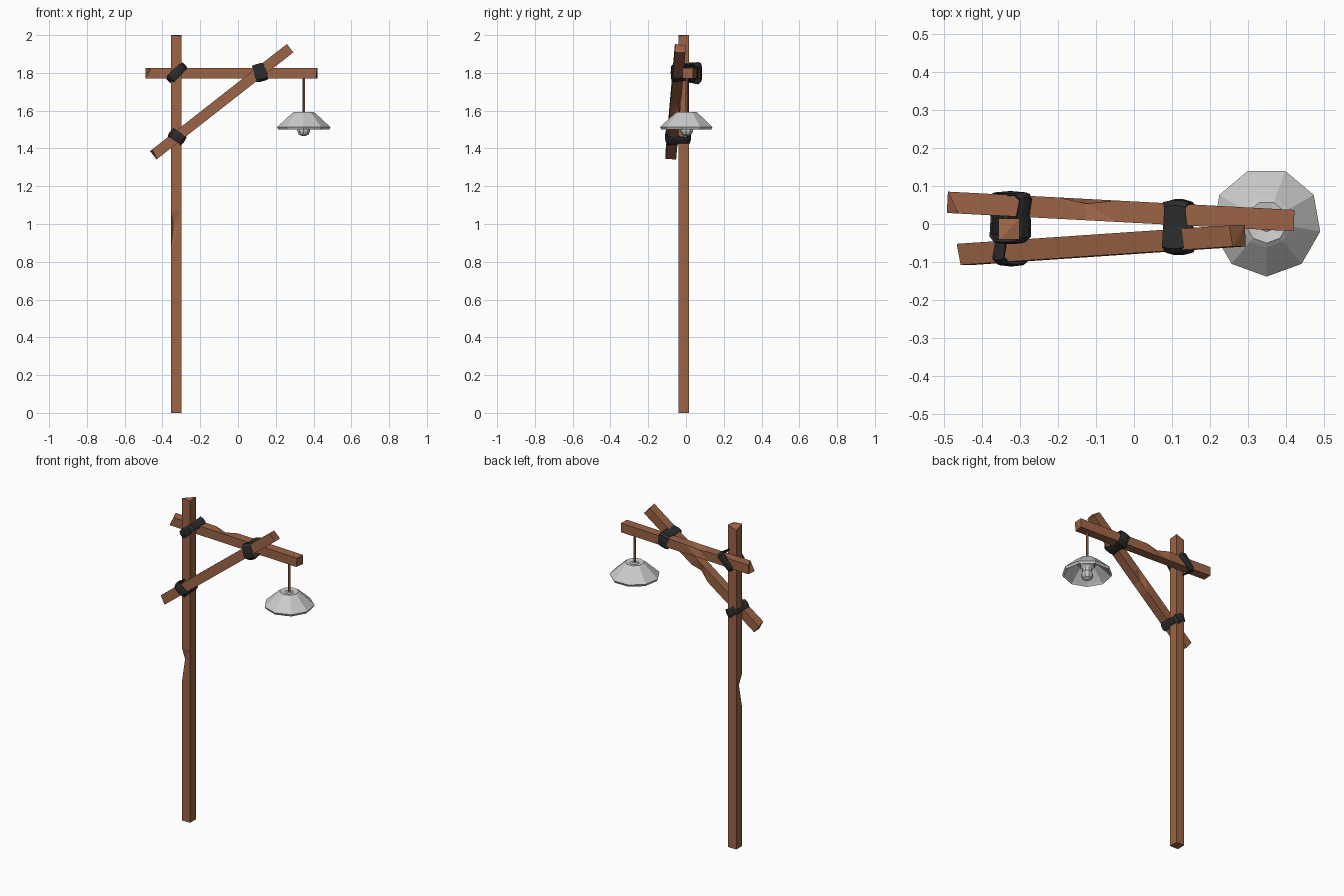
import bpy, bmesh, math
from mathutils import Vector

if "Cube" in bpy.data.objects:
    bpy.data.objects.remove(bpy.data.objects["Cube"])


def material(name, color):
    m = bpy.data.materials.new(name)
    m.diffuse_color = (*color, 1)
    m.use_nodes = True
    m.node_tree.nodes["Principled BSDF"].inputs["Base Color"].default_value = m.diffuse_color
    return m


WOOD = material("wood", (0.33, 0.125, 0.06))
STRAP = material("strap", (0.025, 0.025, 0.025))


def make_object(name, verts, faces, mat=None):
    me = bpy.data.meshes.new(name)
    me.from_pydata([tuple(v) for v in verts], [], faces)
    bm = bmesh.new()
    bm.from_mesh(me)
    bmesh.ops.recalc_face_normals(bm, faces=bm.faces)
    bm.to_mesh(me)
    bm.free()
    ob = bpy.data.objects.new(name, me)
    bpy.context.collection.objects.link(ob)
    if mat:
        me.materials.append(mat)
    return ob


def beam(name, p0, p1, notch, corner, end_chips, size=0.056):
    """Square timber with a chipped edge (notch = 3 positions) and worn end corners."""
    p0, p1 = Vector(p0), Vector(p1)
    d = (p1 - p0).normalized()
    n = Vector((0, 1, 0))
    n = (n - d * n.dot(d)).normalized()
    m = n.cross(d)
    h = size / 2
    stations = [0, *notch, 1]
    verts, faces = [], []
    for r, t in enumerate(stations):
        for c, (a, b) in enumerate([(-1, -1), (1, -1), (1, 1), (-1, 1)]):
            k = 0.55 if (r == 2 and c == corner) else 1
            slide = d * end_chips.get((r, c), 0)
            verts.append(p0.lerp(p1, t) + (m * a + n * b) * h * k + slide)
    for r in range(4):
        for c in range(4):
            e = (c + 1) % 4
            i, j = r * 4, r * 4 + 4
            if corner in (c, e):    # triangles keep the chip crisp
                faces += [(i + c, i + e, j + e), (i + c, j + e, j + c)]
            else:
                faces.append((i + c, i + e, j + e, j + c))
    for i in (0, 16):
        faces += [(i, i + 1, i + 2), (i, i + 2, i + 3)]
    return make_object(name, verts, faces, WOOD)


def strap(name, centre, angle, half_front, half_back, y0, y1, width):
    """Closed band round two timbers; angle is the lie of the loop in the xz plane."""
    u = Vector((math.cos(angle), 0, math.sin(angle)))
    w = Vector((-u.z, 0, u.x))
    c = Vector((centre[0], 0, centre[1]))
    b = 0.014
    hf, hb = half_front, half_back
    loop = [(-hf + b, y0), (0, y0 - 0.003), (hf - b, y0), (hf, y0 + b),
            ((hf + hb) / 2 - 0.003, (y0 + y1) / 2), (hb, y1 - b), (hb - b, y1),
            (0, y1 + 0.003), (-hb + b, y1), (-hb, y1 - b),
            (-(hf + hb) / 2 + 0.003, (y0 + y1) / 2), (-hf, y0 + b)]
    ym = (y0 + y1) / 2
    # band section: offset across the width, inward thickness
    section = [(-0.5, 0.005), (-0.2, 0), (0.2, 0), (0.5, 0.005), (0.45, 0.012), (-0.45, 0.012)]
    verts, faces = [], []
    nl, ns = len(loop), len(section)
    for k, (a, y) in enumerate(loop):
        wob = 1 + 0.12 * math.sin(k * 2.3)
        inward = Vector((-a, ym - y)).normalized()
        for s, t in section:
            verts.append(c + u * (a + inward.x * t) + w * (s * width * wob)
                         + Vector((0, y + inward.y * t, 0)))
    for k in range(nl):
        for s in range(ns):
            k2, s2 = (k + 1) % nl, (s + 1) % ns
            faces.append((k * ns + s, k2 * ns + s, k2 * ns + s2, k * ns + s2))
    return make_object(name, verts, faces, STRAP)


def lathe(name, profile, sides, x, y, mat=None):
    """Spin (radius, z) points round a vertical axis, one vertex facing the front."""
    verts, faces = [], []
    for r, z in profile:
        for k in range(sides):
            a = -math.pi / 2 + k * math.tau / sides
            verts.append((x + r * math.cos(a), y + r * math.sin(a), z))
    n = len(profile)
    for i in range(n - 1):
        for k in range(sides):
            e = (k + 1) % sides
            faces.append((i * sides + k, i * sides + e, (i + 1) * sides + e, (i + 1) * sides + k))
    faces.append(tuple(range(sides)))
    faces.append(tuple(range((n - 1) * sides, n * sides)))
    return make_object(name, verts, faces, mat)


# Timbers
beam("post", (-0.328, -0.013, 0), (-0.328, -0.013, 2), (0.43, 0.5, 0.535), 0,
     {(4, 3): -0.02, (4, 1): -0.005})
beam("cross_arm", (-0.49, 0.057, 1.797), (0.42, 0.009, 1.797), (0.32, 0.40, 0.49), 3,
     {(0, 0): 0.03, (4, 1): -0.006})
beam("brace", (-0.447, -0.08, 1.365), (0.275, -0.031, 1.93), (0.42, 0.5, 0.57), 2,
     {(0, 0): 0.01, (4, 3): -0.008})

# Lashings
strap("arm_post_strap", (-0.325, 1.80), math.radians(45), 0.055, 0.062, -0.05, 0.083, 0.05)
strap("arm_brace_strap", (0.118, 1.802), math.radians(105), 0.048, 0.045, -0.078, 0.062, 0.064)
strap("brace_post_strap", (-0.322, 1.463), math.radians(-35), 0.046, 0.042, -0.108, 0.024, 0.052)

# Hanging lamp
LX, LY = 0.348, 0.005
lathe("lamp_cord", [(0.008, 1.58), (0.008, 1.78)], 6, LX, LY, WOOD)
lathe("lamp_shade", [(0.018, 1.592), (0.025, 1.587), (0.055, 1.592), (0.067, 1.583),
                     (0.143, 1.513), (0.136, 1.499), (0.128, 1.508),
                     (0.058, 1.571), (0.02, 1.573)], 9, LX, LY)
lathe("bulb_socket", [(0.042, 1.575), (0.042, 1.548), (0.03, 1.535), (0.026, 1.515)], 9, LX, LY)
lathe("bulb", [(0.02, 1.53), (0.032, 1.508), (0.035, 1.493), (0.027, 1.475), (0.011, 1.466)], 9, LX, LY)
